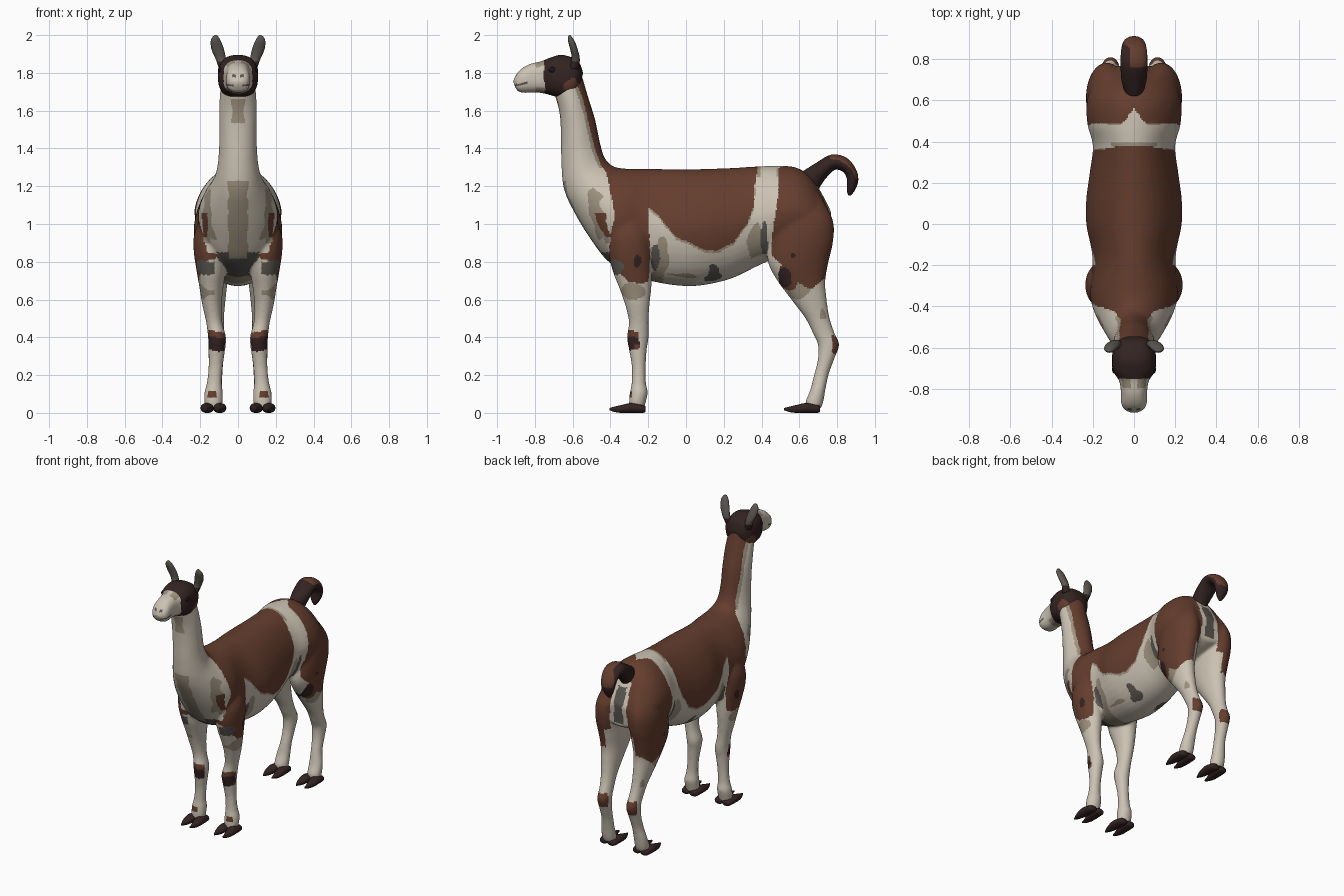
import bpy, bmesh, math
from mathutils import Vector, noise

COLOURS = [("cream_wool", (.60, .54, .45)), ("brown_wool", (.128, .047, .027)),
           ("dark_brown", (.033, .017, .016)), ("taupe_wool", (.34, .285, .21)),
           ("grey_wool", (.105, .095, .082)), ("eye_black", (.008, .007, .007))]
CREAM, BROWN, DARK, TAUPE, GREY, BLACK = range(6)
MATS = []
for name, c in COLOURS:
    m = bpy.data.materials.new(name)
    m.diffuse_color = (*c, 1)
    MATS.append(m)


def dense(rows, n):
    """Catmull-Rom interpolation of section rows."""
    out = []
    for i in range(len(rows) - 1):
        a, b, c, d = (rows[max(i - 1, 0)], rows[i], rows[i + 1], rows[min(i + 2, len(rows) - 1)])
        for k in range(n):
            t = k / n
            out.append([.5 * (2 * q + (r - p) * t + (2 * p - 5 * q + 4 * r - s) * t * t
                              + (3 * q - p - 3 * r + s) * t ** 3) for p, q, r, s in zip(a, b, c, d)])
    return out + [list(rows[-1])]


def loft(bm, rows, n=5, sides=40, power=2.0, egg=0):
    """Rows: top y, top z, bottom y, bottom z, half width, centre x."""
    rings = []
    for ty, tz, by, bz, w, xc in dense(rows, n):
        ring = []
        for k in range(sides):
            a = 2 * math.pi * k / sides
            u, v = [math.copysign(abs(f) ** (2 / power), f) for f in (math.cos(a), math.sin(a))]
            v *= 1 - egg * max(0, u)
            ring.append(bm.verts.new((xc + w * v, (ty + by) / 2 + (ty - by) / 2 * u,
                                      (tz + bz) / 2 + (tz - bz) / 2 * u)))
        rings.append(ring)
    for r, q in zip(rings, rings[1:]):
        for k in range(sides):
            j = (k + 1) % sides
            bm.faces.new((r[k], r[j], q[j], q[k]))
    bm.faces.new(rings[0])
    bm.faces.new(rings[-1][::-1])


def finish(bm, name, rule=None, remesh=False):
    bmesh.ops.recalc_face_normals(bm, faces=bm.faces)
    me = bpy.data.meshes.new(name)
    bm.to_mesh(me)
    bm.free()
    ob = bpy.data.objects.new(name, me)
    bpy.context.collection.objects.link(ob)
    if remesh:
        r = ob.modifiers.new("fuse", 'REMESH')
        r.mode, r.voxel_size = 'VOXEL', .0085
        s = ob.modifiers.new("soften", 'SMOOTH')
        s.factor, s.iterations = .5, 12
        deps = bpy.context.evaluated_depsgraph_get()
        me = bpy.data.meshes.new_from_object(ob.evaluated_get(deps))
        ob.modifiers.clear()
        ob.data = me
    me.materials.clear()
    for m in MATS:
        me.materials.append(m)
    for p in me.polygons:
        p.use_smooth = True
        p.material_index = rule(p.center, p.normal) if callable(rule) else rule
    return ob


def inside(y, z, poly):
    hit = False
    for (y1, z1), (y2, z2) in zip(poly, poly[1:] + poly[:1]):
        if (z1 > z) != (z2 > z) and y < (y2 - y1) * (z - z1) / (z2 - z1) + y1:
            hit = not hit
    return hit


# coat patches, seen from the side (y, z)
NECK = [(-.50, 1.9), (-.60, 1.80), (-.545, 1.66), (-.505, 1.5), (-.485, 1.4), (-.45, 1.31),
        (-.40, 1.25), (-.3, 1.4)]
SADDLE = [(-.45, 1.34), (-.42, 1.26), (-.395, 1.15), (-.375, 1.05), (-.40, .95), (-.41, .82),
          (-.36, .75), (-.30, .69), (-.20, .69), (-.19, .85), (-.20, 1.09), (-.15, 1.05),
          (-.05, .93), (.10, .865), (.17, .86), (.25, .90), (.32, 1.0), (.36, 1.1), (.385, 1.4), (-.3, 1.4)]
RUMP = [(.49, 1.4), (.485, 1.15), (.46, .95), (.45, .84), (.52, .77), (.60, .69), (.66, .65),
        (.74, .72), (.9, .9), (.9, 1.4)]
# small spots: colour, y, z, y radius, z radius
SPOTS = [(DARK, .52, .715, .036, .05), (BROWN, .54, .72, .052, .07), (DARK, -.26, .80, .019, .032),
         (DARK, .575, .835, .012, .014), (GREY, -.165, .82, .024, .07), (TAUPE, -.13, .83, .04, .10),
         (GREY, .145, .735, .03, .05), (GREY, .415, .92, .020, .09), (TAUPE, .37, .90, .04, .11),
         (TAUPE, -.05, .70, .13, .04), (TAUPE, -.28, .645, .07, .045), (TAUPE, .60, .66, .065, .055),
         (TAUPE, .72, .51, .016, .045), (GREY, -.37, .77, .04, .035), (TAUPE, -.46, 1.0, .022, .09)]


def coat(c, n):
    q = Vector((abs(c.x), c.y, c.z))
    wob = noise.noise_vector(q * 13) * .012
    x, y, z = q.x + wob.x * (q.x > .01), c.y + wob.y, c.z + wob.z
    out = n.x * (1 if c.x > 0 else -1)
    if c.z < .03:
        return DARK
    # knee, fetlock and hock marks
    if c.z < .5:
        if c.y < 0 and .33 < z < .43 and y < -.262 + .012 * out:
            return DARK if z < .40 and (n.y < -.3 or abs(z - .38) < .02) else BROWN
        if c.y < 0 and .08 < z < .115 and n.y < -.75 and out > -.3:
            return BROWN
        if c.y > .772 and .315 < z < .41:
            return BROWN
        return CREAM
    if c.z < .85 and out < -.3 and q.x > .03:
        return CREAM
    # chest and throat strips
    if c.y < -.3 and n.y < -.2:
        if x < .052 and .82 < z < 1.23 or x < .035 and 1.53 < z < 1.66:
            return TAUPE
        if abs(x - .175) < .012 and .93 < z < 1.06:
            return BROWN
        if abs(x - .165) < .02 and .90 < z < 1.19:
            return TAUPE
        if x < .16 and .73 < z < .80:
            return GREY
    # underside between the legs
    if c.z < .85 and n.z < -.55 and q.x < .12:
        if c.y < -.12:
            return GREY if c.y < -.25 else TAUPE
        return GREY if ((y - .145) / .05) ** 2 + ((x - .10) / .035) ** 2 < 1 else CREAM
    # pale seam under the tail
    if c.y > .6 and c.z < 1.2 and x < .055 + (1.2 - z) * .06 and n.y > -.2:
        return GREY if x < .034 and .92 < z < 1.17 else CREAM
    if c.z > 1.25 and .45 < y < .56 - x * 1.2:
        return CREAM
    if q.x > .05:
        for col, sy, sz, ry, rz in SPOTS:
            if ((y - sy) / ry) ** 2 + ((z - sz) / rz) ** 2 < 1:
                if col == TAUPE and (inside(y, z, SADDLE) or inside(y, z, RUMP)):
                    continue
                return col
    y, z = (c.y + y) / 2, (c.z + z) / 2
    if inside(y, z, NECK) or inside(y, z, SADDLE) or inside(y, z, RUMP):
        return BROWN
    if z > 1.3 and inside(y + .018, z, NECK) or inside(y, z + .013, SADDLE) and y > -.2:
        return TAUPE
    if z > 1.25 and (abs(y - .50) < .02 or abs(y - .385) < .01):
        return TAUPE
    return CREAM


# neck, trunk and legs, fused into one skin
TRUNK = [(-.555, 1.80, -.70, 1.70, .09), (-.52, 1.68, -.67, 1.59, .10), (-.48, 1.55, -.662, 1.47, .10),
         (-.455, 1.43, -.66, 1.32, .102), (-.43, 1.35, -.645, 1.18, .118), (-.39, 1.308, -.585, 1.05, .155),
         (-.34, 1.295, -.505, .92, .192), (-.28, 1.292, -.41, .80, .213), (-.20, 1.292, -.28, .73, .203),
         (-.12, 1.291, -.15, .69, .205), (0, 1.29, 0, .671, .232), (.12, 1.292, .12, .681, .232),
         (.25, 1.297, .25, .715, .215), (.38, 1.305, .38, .778, .20), (.48, 1.308, .48, .82, .226),
         (.58, 1.30, .58, .84, .23), (.66, 1.25, .65, .86, .213), (.72, 1.16, .71, .88, .18),
         (.77, 1.06, .755, .90, .11)]
# leg rows: back y, front y, z, half width, centre x
FORE = [(-.22, -.36, 1.08, .055, .12), (-.19, -.40, .95, .084, .147), (-.18, -.41, .85, .087, .147),
        (-.18, -.388, .75, .077, .142), (-.183, -.353, .66, .063, .141), (-.193, -.322, .57, .051, .138),
        (-.198, -.303, .48, .043, .126), (-.197, -.313, .40, .048, .111), (-.207, -.303, .34, .045, .112),
        (-.213, -.288, .25, .038, .118), (-.212, -.288, .16, .040, .125), (-.202, -.297, .11, .049, .129),
        (-.212, -.302, .06, .049, .13), (-.22, -.30, .025, .044, .13)]
HIND = [(.70, .52, 1.17, .06, .085), (.752, .48, 1.08, .088, .115), (.782, .46, 1.0, .098, .13),
        (.778, .44, .9, .10, .133),
        (.755, .433, .8, .092, .132), (.738, .483, .7, .076, .13), (.745, .557, .6, .061, .127),
        (.761, .632, .5, .047, .121), (.788, .672, .42, .043, .116), (.812, .698, .36, .044, .114),
        (.783, .697, .28, .040, .116), (.755, .677, .2, .038, .12), (.738, .657, .12, .046, .128),
        (.728, .632, .06, .048, .13), (.715, .635, .025, .044, .13)]
bm = bmesh.new()
loft(bm, [(*r, 0) for r in TRUNK], egg=.13)
for s in (1, -1):
    for leg in (FORE, HIND):
        loft(bm, [(a, z, b, z, w, x * s) for a, b, z, w, x in leg])
finish(bm, "body_and_legs", coat, remesh=True)


# head
def face_paint(c, n):
    wob = noise.noise_vector(Vector((abs(c.x), c.y, c.z)) * 18) * .014
    x, y, z = abs(c.x), c.y, c.z
    if y < -.84 and abs(z - 1.735 - (y + .9) * .25) < .005:
        return GREY
    y += wob.y
    if y < -.748 - .25 * max(0, z - 1.84):
        if y > -.80 and (n.z > .5 and x > .015 or n.z < -.5):
            return TAUPE
        return GREY if y < -.88 and abs(z - 1.785) < .008 and .012 < x < .03 else CREAM
    if ((y + .605) / .042) ** 2 + ((z + wob.z - 1.735) / .037) ** 2 < 1:
        return BROWN
    return DARK


HEAD = [(-.545, 1.80, -.565, 1.71, .05), (-.565, 1.855, -.59, 1.685, .09), (-.60, 1.88, -.62, 1.67, .103),
        (-.66, 1.895, -.66, 1.667, .106), (-.715, 1.882, -.71, 1.68, .102), (-.765, 1.862, -.755, 1.692, .073),
        (-.83, 1.845, -.80, 1.697, .063), (-.875, 1.818, -.855, 1.695, .062), (-.902, 1.785, -.888, 1.703, .050),
        (-.915, 1.755, -.905, 1.725, .025)]
bm = bmesh.new()
loft(bm, [(*r, 0) for r in HEAD], n=8, sides=80, power=2.5)
finish(bm, "head", face_paint)

# tail
TAIL = [(.62, 1.28, .70, 1.18, .05), (.68, 1.318, .735, 1.235, .062), (.77, 1.367, .785, 1.285, .065),
        (.85, 1.35, .828, 1.278, .063), (.90, 1.29, .85, 1.245, .055), (.912, 1.23, .853, 1.205, .045),
        (.895, 1.18, .852, 1.175, .028), (.872, 1.15, .86, 1.15, .008)]
bm = bmesh.new()
loft(bm, [(*r, 0) for r in TAIL], n=8)
finish(bm, "tail", lambda c, n: BROWN if c.y > .76 and c.z > 1.24
       and c.x > -.02 - max(0, c.y - .85) and n.z + .7 * n.y > .45 else DARK)

# ears, eyes and split hooves
EAR = [(-.57, 1.82, -.62, 1.82, .025, .075), (-.562, 1.87, -.605, 1.87, .027, .090),
       (-.572, 1.92, -.612, 1.92, .033, .106), (-.588, 1.965, -.624, 1.965, .028, .117),
       (-.604, 1.99, -.624, 1.99, .016, .119), (-.612, 2.0, -.618, 2.0, .005, .118)]
TOE = [(-.215, .035, .006, .022, .028), (-.23, .042, 0, .031, .031), (-.29, .052, 0, .034, .034),
       (-.34, .042, 0, .027, .036), (-.375, .034, .004, .014, .037), (-.405, .026, .014, .003, .034)]
for s, side in ((1, "right"), (-1, "left")):
    bm = bmesh.new()
    loft(bm, [(*r[:5], r[5] * s) for r in EAR], sides=24)
    finish(bm, side + "_ear", lambda c, n: DARK if c.z < 1.86 else GREY)
    bm = bmesh.new()
    bmesh.ops.create_uvsphere(bm, u_segments=20, v_segments=12, radius=1)
    bmesh.ops.scale(bm, vec=(.014, .022, .017), verts=bm.verts)
    bmesh.ops.translate(bm, vec=(.093 * s, -.705, 1.815), verts=bm.verts)
    finish(bm, side + "_eye", BLACK)
    for dy, end in ((0, "front"), (.925, "hind")):
        bm = bmesh.new()
        for t in (1, -1):
            loft(bm, [(y + dy, a, y + dy, b, w, .13 * s + t * x) for y, a, b, w, x in TOE],
                 n=4, sides=24, power=2.2)
        finish(bm, f"{end}_{side}_hoof", DARK)
